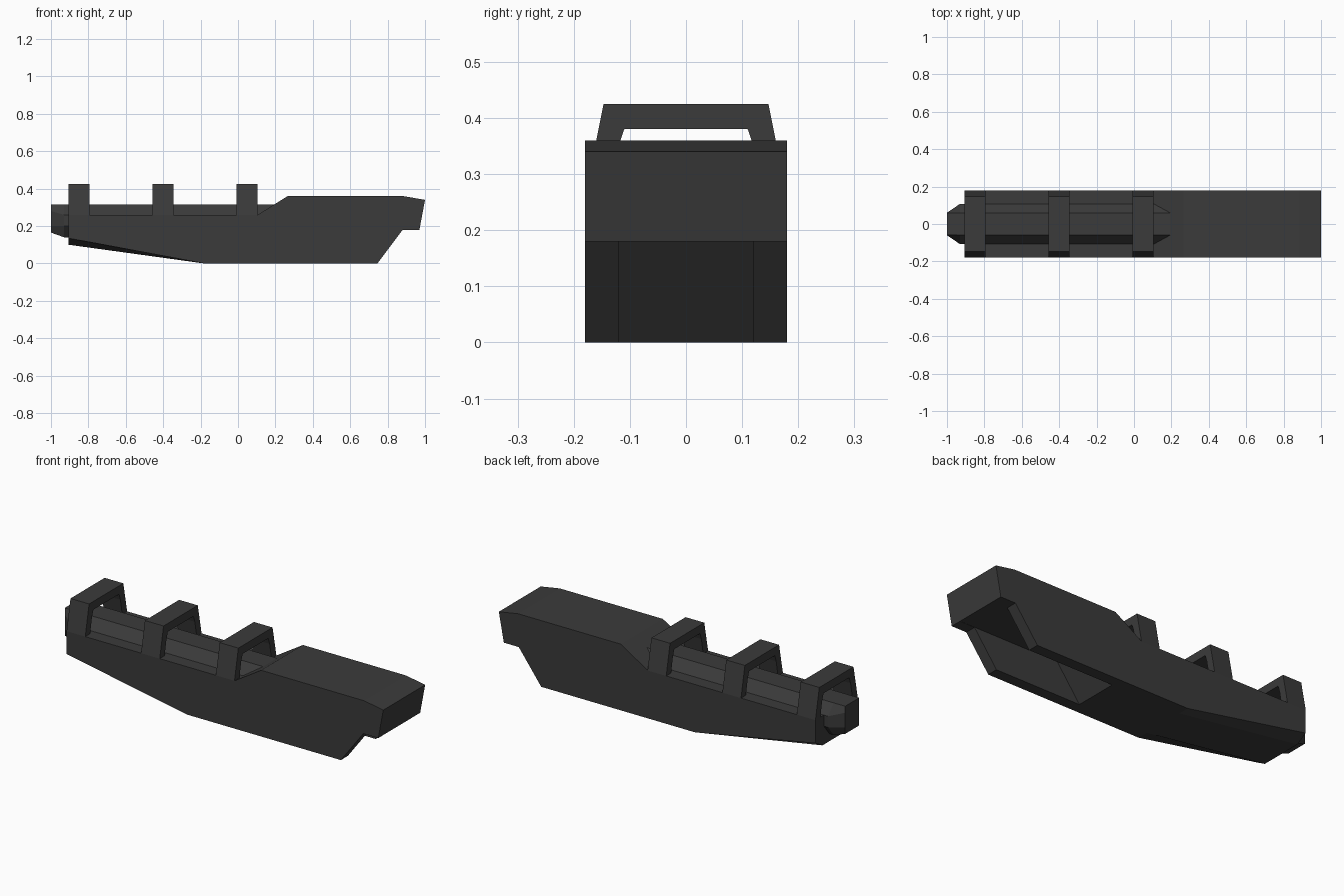
import bpy
import bmesh

cube = bpy.data.objects.get("Cube")
if cube:
    bpy.data.objects.remove(cube, do_unlink=True)

# One dark matte colour for everything
dark = bpy.data.materials.new("charcoal")
dark.use_nodes = True
dark.diffuse_color = (0.043, 0.043, 0.043, 1)
shader = dark.node_tree.nodes["Principled BSDF"]
shader.inputs["Base Color"].default_value = dark.diffuse_color
shader.inputs["Roughness"].default_value = 0.8


def finish(name, bm):
    bmesh.ops.recalc_face_normals(bm, faces=bm.faces)
    mesh = bpy.data.meshes.new(name)
    bm.to_mesh(mesh)
    bm.free()
    mesh.materials.append(dark)
    obj = bpy.data.objects.new(name, mesh)
    bpy.context.collection.objects.link(obj)
    return obj


def loft(name, sections):
    """Skin matching closed sections and cap both ends."""
    bm = bmesh.new()
    rings = [[bm.verts.new(p) for p in s] for s in sections]
    for a, b in zip(rings, rings[1:]):
        for i in range(len(a)):
            j = (i + 1) % len(a)
            bm.faces.new((a[i], a[j], b[j], b[i]))
    bm.faces.new(rings[0])
    bm.faces.new(rings[-1])
    return finish(name, bm)


def along_y(profile, y):
    return [(x, y, z) for x, z in profile]


def along_x(profile, x):
    return [(x, y, z) for y, z in profile]


def mirrored(half):
    return half + [(-y, z) for y, z in reversed(half)]


# Main body: side profile, with the lower front edges chamfered
HALF, INNER = 0.18, 0.12
rest = [(-0.18, 0), (0.745, 0), (0.88, 0.18), (0.97, 0.18), (1, 0.34),
        (0.885, 0.36), (0.265, 0.36), (0.105, 0.26), (-0.905, 0.26)]
outer = [(-0.905, 0.135)] + rest
middle = [(-0.905, 0.10)] + rest
body = loft("body", [along_y(outer, -HALF), along_y(middle, -INNER),
                     along_y(middle, INNER), along_y(outer, HALF)])

# Channel under the rear, leaving a fin on each side
channel = [(0.22, -0.02), (0.235, 0), (0.37, 0.181), (0.96, 0.181), (0.96, -0.02)]
cutter = loft("channel_cutter", [along_y(channel, -INNER), along_y(channel, INNER)])
cutter.hide_render = True
cut = body.modifiers.new("channel", "BOOLEAN")
cut.operation = "DIFFERENCE"
cut.solver = "EXACT"
cut.object = cutter
bpy.context.view_layer.objects.active = body
bpy.ops.object.modifier_apply(modifier=cut.name)
bpy.data.objects.remove(cutter, do_unlink=True)

# Bevelled bar running along the top
bar = mirrored([(0.06, 0.315), (0.108, 0.26), (0.108, 0.20), (0.06, 0.14)])
loft("top_bar", [along_x(bar, -0.93), along_x(bar, 0.24)])

# Tapered nose at the front end of the bar
nose = mirrored([(0.06, 0.315), (0.06, 0.28), (0.06, 0.20), (0.06, 0.165)])
loft("nose", [along_x(nose, -1), along_x(bar, -0.93)])

# Three hollow arches over the bar
arch = mirrored([(0.18, 0.26), (0.16, 0.36), (0.147, 0.425)])
hole = mirrored([(0.138, 0.26), (0.122, 0.345), (0.11, 0.38)])
band = arch + hole[::-1]
for name, x in (("front_arch", -0.905), ("middle_arch", -0.457), ("rear_arch", -0.007)):
    loft(name, [along_x(band, x), along_x(band, x + 0.112)])
